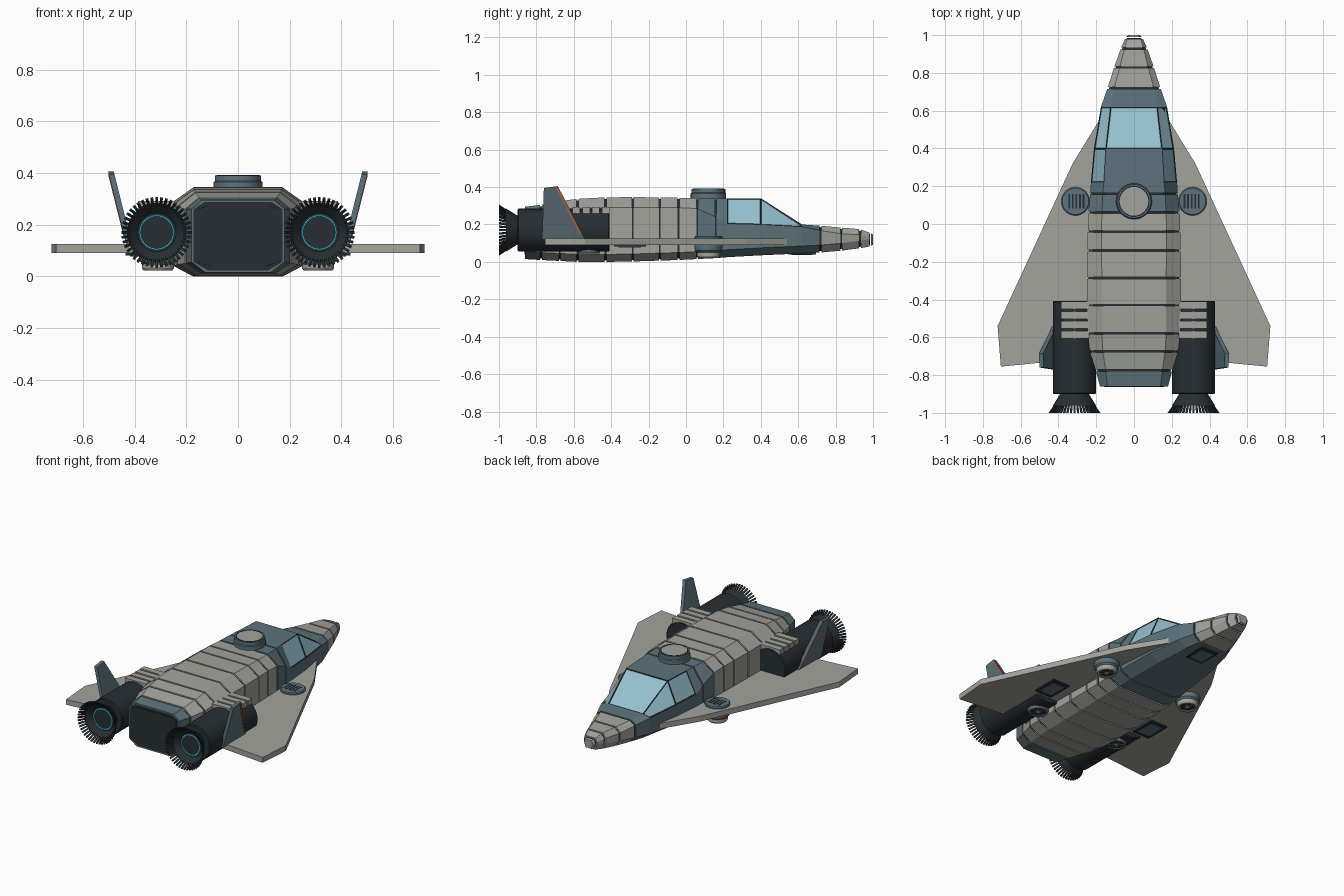
import bpy, bmesh, math
from mathutils import Vector

if "Cube" in bpy.data.objects:
    bpy.data.objects.remove(bpy.data.objects["Cube"])


def mat(name, r, g, b):
    m = bpy.data.materials.new(name)
    m.diffuse_color = (r, g, b, 1)
    m.use_nodes = True
    m.node_tree.nodes["Principled BSDF"].inputs["Base Color"].default_value = m.diffuse_color
    return m


HULL = mat("hull_grey", .36, .37, .33)
BLUE = mat("blue_grey", .11, .17, .2)
DARK = mat("dark", .02, .028, .033)
GLASS = mat("glass", .3, .53, .62)
CYAN = mat("cyan", .05, .6, .7)
ORANGE = mat("orange", .6, .15, .05)


def obj(name, verts, faces, m, smooth=False):
    me = bpy.data.meshes.new(name)
    me.from_pydata([tuple(v) for v in verts], [], faces)
    bm = bmesh.new()
    bm.from_mesh(me)
    bmesh.ops.recalc_face_normals(bm, faces=bm.faces)
    bm.to_mesh(me)
    bm.free()
    me.materials.append(m)
    o = bpy.data.objects.new(name, me)
    bpy.context.collection.objects.link(o)
    if smooth:
        bpy.ops.object.select_all(action='DESELECT')
        o.select_set(True)
        bpy.context.view_layer.objects.active = o
        bpy.ops.object.shade_smooth_by_angle(angle=math.radians(30))
    return o


def loft(name, rings, m, caps=True, smooth=False):
    n = len(rings[0])
    verts = [v for r in rings for v in r]
    faces = [(k * n + i, k * n + (i + 1) % n, (k + 1) * n + (i + 1) % n, (k + 1) * n + i)
             for k in range(len(rings) - 1) for i in range(n)]
    if caps:
        faces += [tuple(range(n)), tuple(range(len(verts) - n, len(verts)))]
    return obj(name, verts, faces, m, smooth)


def box(name, c, size, m):
    x, y, z = (s / 2 for s in size)
    ring = lambda h: [(c[0] + a * x, c[1] + b * y, c[2] + h) for a, b in ((-1, -1), (1, -1), (1, 1), (-1, 1))]
    return loft(name, [ring(-z), ring(z)], m)


def lathe(name, c, profile, m, axis='z', n=32, caps=True):
    """profile: (radius, position along the axis)"""
    rings = []
    for r, h in profile:
        ring = []
        for i in range(n):
            a = 2 * math.pi * i / n
            u, v = r * math.cos(a), r * math.sin(a)
            ring.append((c[0] + u, c[1] + v, h) if axis == 'z' else (c[0] + u, h, c[1] + v))
        rings.append(ring)
    return loft(name, rings, m, caps, True)


# hull stations: y, top half width, top z, half width, shoulder z, bottom z
ST = [(-.86, .14, .295, .18, .26, .015), (-.775, .15, .305, .203, .26, .01),
      (-.675, .165, .325, .235, .27, .005), (-.58, .17, .337, .245, .285, 0),
      (-.43, .17, .345, .25, .29, 0), (-.285, .17, .346, .25, .29, .002),
      (-.14, .172, .345, .247, .29, .007), (-.04, .172, .343, .245, .29, .01),
      (.06, .17, .34, .242, .285, .015), (.16, .165, .34, .232, .24, .02),
      (.22, .16, .34, .228, .205, .025), (.4, .15, .34, .212, .2, .035),
      (.62, .125, .2, .175, .188, .045), (.72, .105, .193, .14, .168, .05),
      (.83, .075, .183, .105, .15, .06), (.93, .05, .175, .07, .145, .073),
      (.985, .035, .155, .045, .13, .083), (1, .022, .145, .03, .12, .092)]


def section(s, d=0):
    y, wt, zt, w, zs, zb = s
    wb, zl = w * .7, zb + .04
    wt, w, wb, zt, zb = wt - d, w - d, wb - d, zt - d, zb + d
    half = [(wt, zt), (w, zs), (w, zl), (wb, zb)]
    return [Vector((x, y, z)) for x, z in half] + [Vector((-x, y, z)) for x, z in reversed(half)]


def lerp(a, b, t):
    return tuple(p + (q - p) * t for p, q in zip(a, b))


# dark inner hull showing through the seams
loft("inner_hull", [section(s, .008) for s in ST[:-1]], DARK)
# separate plates over it
for i in range(len(ST) - 1):
    if 9 <= i <= 12:
        continue
    a, b = ST[i], ST[i + 1]
    t = .005 / (b[0] - a[0])
    lo = lerp(a, b, t) if i else a
    hi = lerp(a, b, 1 - t) if i < len(ST) - 2 else b
    loft("hull_plate", [section(lo), section(hi)], BLUE if i in (0, 8) else HULL)
# dark rear plate
tail = section(ST[0], .02)
ctr = Vector((0, 0, .155))
loft("rear_plate", [[Vector((v.x, -.864, .155 + (v.z - .155) * .97)) for v in tail],
                    [Vector((v.x, -.84, v.z)) for v in tail]], DARK)

# cockpit with inset glass
cab = loft("cockpit", [section(lerp(ST[9], ST[10], .05))] + [section(s) for s in ST[10:13]]
           + [section(lerp(ST[12], ST[13], .95))], BLUE)
cab.data.materials.append(GLASS)
cab.data.materials.append(DARK)
bm = bmesh.new()
bm.from_mesh(cab.data)
bm.faces.ensure_lookup_table()
glass = [bm.faces[k] for k in (8, 14, 16, 22, 23)]
rim = bmesh.ops.inset_individual(bm, faces=glass, thickness=.007, depth=-.004)
for f in rim['faces']:
    f.material_index = 2
for f in glass:
    f.material_index = 1
bm.to_mesh(cab.data)
bm.free()

# roof hatch
lathe("hatch_drum", (0, .12), [(.095, .33), (.095, .365), (.09, .37), (.09, .39), (.078, .39), (.078, .384)], BLUE)
lathe("hatch_rim", (0, .12), [(.083, .38), (.083, .392), (.076, .392), (.076, .38)], DARK, caps=False)
lathe("hatch_lid", (0, .12), [(.076, .37), (.076, .391)], HULL)

# nose gear door
box("nose_gear_door", (0, .62, .045), (.12, .15, .012), DARK)
box("nose_gear_panel", (0, .62, .042), (.09, .11, .012), BLUE)


def lift_jet(x, y, r, z0, z1):
    lathe("lift_jet_ring", (x, y), [(r, z1), (r, z0 + .01), (r * .9, z0), (r * .72, z0), (r * .66, z1)],
          HULL if z1 < .06 else BLUE)
    lathe("lift_jet_bore", (x, y), [(r * .7, z1), (r * .7, z0 + .006)], DARK)
    lathe("lift_jet_hub", (x, y), [(r * .3, z1), (r * .22, z0 + .001)], HULL, n=16)
    for k in range(4):
        a = k * math.pi / 4
        dx, dy = math.cos(a) * r * .7, math.sin(a) * r * .7
        nx, ny = -math.sin(a) * .002, math.cos(a) * .002
        ring = [(x + i * dx + j * nx, y + i * dy + j * ny) for i, j in ((-1, -1), (1, -1), (1, 1), (-1, 1))]
        loft("lift_jet_vane", [[(*p, z0 + .003) for p in ring], [(*p, z0 + .012) for p in ring]], BLUE)


for s in (1, -1):
    # wing
    outline = [(.15, .56), (.19, .54), (.325, .32), (.722, -.54), (.705, -.755), (.4, -.725), (.15, -.725)]
    loft("wing", [[(s * x, y, z) for x, y in outline] for z in (.09, .125)], HULL)

    # wing fan housing with grille
    lathe("wing_fan_housing", (s * .31, .12), [(.062, .05), (.072, .06), (.075, .085), (.075, .132), (.07, .138)], BLUE)
    for k in range(-2, 3):
        box("grille_slot", (s * .305 + k * .019, .12, .138), (.009, .075, .003), DARK)
    lift_jet(s * .31, .12, .062, .022, .055)
    lift_jet(s * .3, -.52, .062, .045, .085)
    # main gear door
    box("main_gear_door", (s * .375, -.3, .088), (.12, .17, .014), DARK)
    box("main_gear_panel", (s * .375, -.3, .083), (.085, .12, .014), BLUE)

    # engine
    c = (s * .315, .17)
    lathe("engine_body", c, [(.109, -.408), (.115, -.414), (.115, -.895), (.109, -.9)], DARK, 'y')
    lathe("nozzle_throat", c, [(.07, -.89), (.115, -.962), (.105, -.962), (.075, -.93)], DARK, 'y')
    lathe("glow_ring", c, [(.068, -.92), (.068, -.936), (.062, -.936), (.062, -.92)], CYAN, 'y', caps=False)
    box("engine_mount", (s * .25, -.505, .2), (.1, .19, .12), DARK)
    for k in range(4):
        box("engine_top_slat", (s * .312, -.43 - k * .052, .275), (.15, .04, .035), HULL)
    # nozzle petals
    verts, faces = [], []
    for k in range(44):
        a = 2 * math.pi * k / 44
        rad = Vector((math.cos(a), 0, math.sin(a)))
        tan = Vector((-math.sin(a), 0, math.cos(a)))
        n0 = len(verts)
        for r, y, w in ((.066, -.895, .004), (.137, -1, .0055)):
            for i, j in ((-1, 0), (1, 0), (1, 1), (-1, 1)):
                verts.append(Vector((c[0], y, c[1])) + rad * (r - j * .008) + tan * (w * i))
        faces += [tuple(n0 + q for q in f) for f in ((0, 1, 2, 3), (4, 5, 6, 7), (0, 1, 5, 4),
                                                     (1, 2, 6, 5), (2, 3, 7, 6), (3, 0, 4, 7))]
    obj("nozzle_petals", verts, faces, DARK)

    # canted fin and its orange strip
    fx = lambda z, d: s * (.422 + (z - .125) * .25 + d)
    fin = [(-.77, .12), (-.76, .395), (-.685, .405), (-.54, .12)]
    loft("fin", [[(fx(z, d), y, z) for y, z in fin] for d in (-.011, .011)], BLUE)
    strip = [(-.695, .395), (-.685, .395), (-.56, .15), (-.57, .15)]
    loft("fin_strip", [[(fx(z, d), y, z) for y, z in strip] for d in (.008, .014)], ORANGE)
